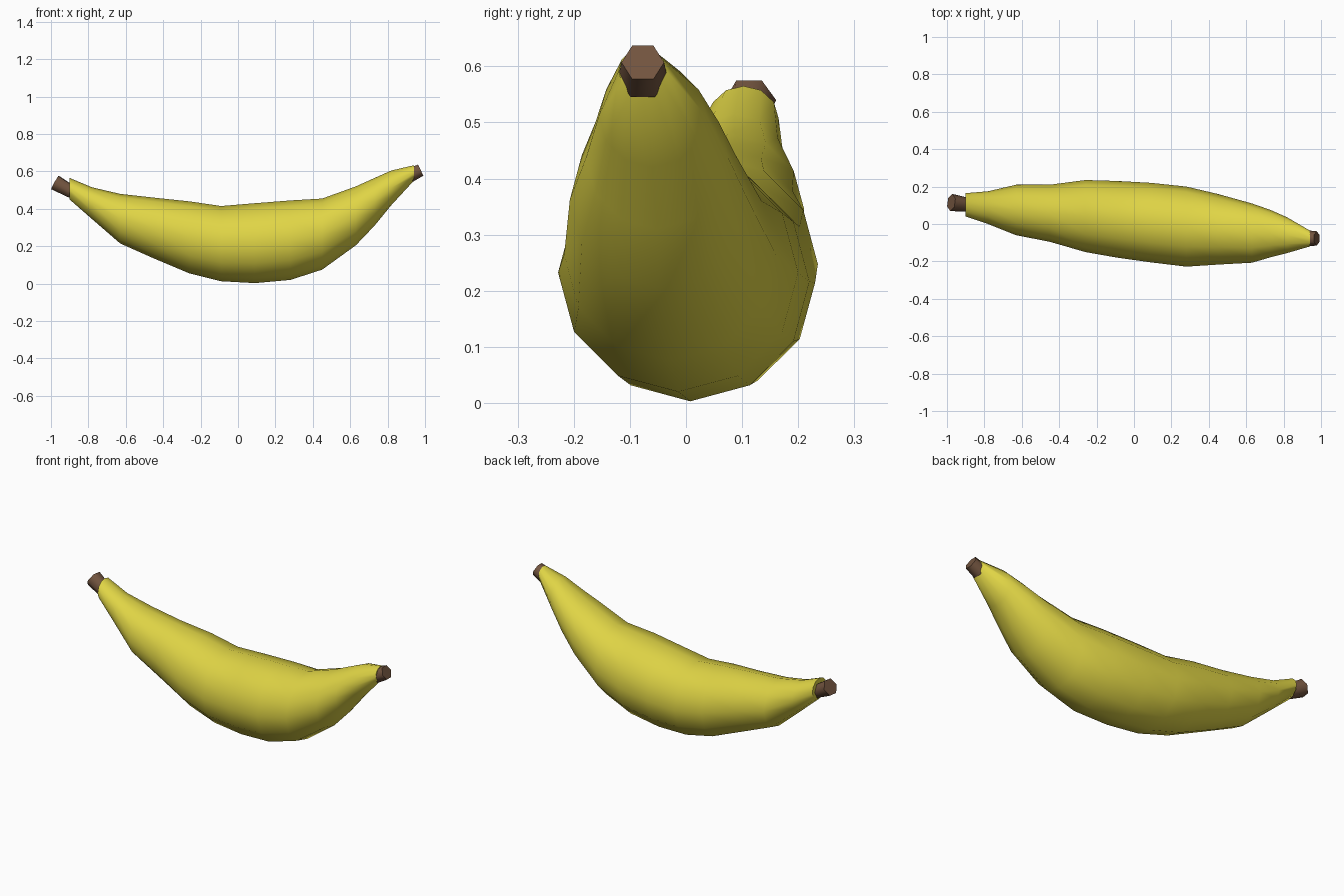
import bpy
import bmesh
import math
from mathutils import Vector

cube = bpy.data.objects.get("Cube")
if cube:
    bpy.data.objects.remove(cube, do_unlink=True)


def make_material(name, colour):
    mat = bpy.data.materials.new(name)
    mat.use_nodes = True
    mat.diffuse_color = (*colour, 1)
    mat.node_tree.nodes["Principled BSDF"].inputs["Base Color"].default_value = (*colour, 1)
    return mat


yellow = make_material("peel yellow", (0.74, 0.66, 0.06))
brown = make_material("stem brown", (0.17, 0.09, 0.05))


def loft(name, rings, material, angle):
    """Skin a closed tube over matching rings of points."""
    bm = bmesh.new()
    loops = [[bm.verts.new(p) for p in ring] for ring in rings]
    count = len(loops[0])
    for a, b in zip(loops, loops[1:]):
        for i in range(count):
            j = (i + 1) % count
            bm.faces.new((a[i], a[j], b[j], b[i]))
    bm.faces.new(loops[0])
    bm.faces.new(loops[-1])
    bmesh.ops.recalc_face_normals(bm, faces=bm.faces)
    mesh = bpy.data.meshes.new(name)
    bm.to_mesh(mesh)
    bm.free()
    obj = bpy.data.objects.new(name, mesh)
    bpy.context.collection.objects.link(obj)
    mesh.materials.append(material)
    bpy.ops.object.select_all(action="DESELECT")
    obj.select_set(True)
    bpy.context.view_layer.objects.active = obj
    bpy.ops.object.shade_smooth_by_angle(angle=math.radians(angle))
    return obj


def peel_ring(x, bottom, top, front, back, sides=12):
    """Upright oval section, with a vertex at its lowest point."""
    ring = []
    for i in range(sides):
        a = math.tau * i / sides
        y = (front + back) / 2 + (back - front) / 2 * math.sin(a)
        z = (bottom + top) / 2 - (top - bottom) / 2 * math.cos(a)
        ring.append((x, y, z))
    return ring


def stem_ring(centre, axis, radius, sides=6):
    """Round section square to the stem axis."""
    turn = Vector(axis).to_track_quat("Z", "Y")
    return [Vector(centre) + turn @ Vector((radius * math.cos(math.tau * i / sides),
                                            radius * math.sin(math.tau * i / sides), 0))
            for i in range(sides)]


# Peel sections: x, bottom, top, front, back
sections = [
    (-.9, .45, .565, .04, .165),
    (-.78, .345, .515, 0, .175),
    (-.63, .215, .48, -.06, .21),
    (-.45, .135, .46, -.095, .21),
    (-.26, .055, .44, -.15, .235),
    (-.09, .013, .415, -.18, .23),
    (.09, .003, .43, -.205, .22),
    (.28, .02, .445, -.228, .2),
    (.45, .075, .455, -.217, .16),
    (.63, .205, .52, -.207, .11),
    (.73, .31, .565, -.178, .075),
    (.82, .42, .605, -.155, .035),
    (.94, .55, .633, -.12, -.035),
]
loft("peel", [peel_ring(*s) for s in sections], yellow, 60)

# Stubs at both ends, running along the curve
for name, base, tip, radii in (
    ("stem", (-.87, .1, .48), (-.977, .115, .54), (.036, .046)),
    ("blossom_tip", (.92, -.077, .58), (.977, -.077, .607), (.044, .038)),
):
    axis = Vector(tip) - Vector(base)
    rings = [stem_ring(c, axis, r) for c, r in zip((base, tip), radii)]
    loft(name, rings, brown, 70)
